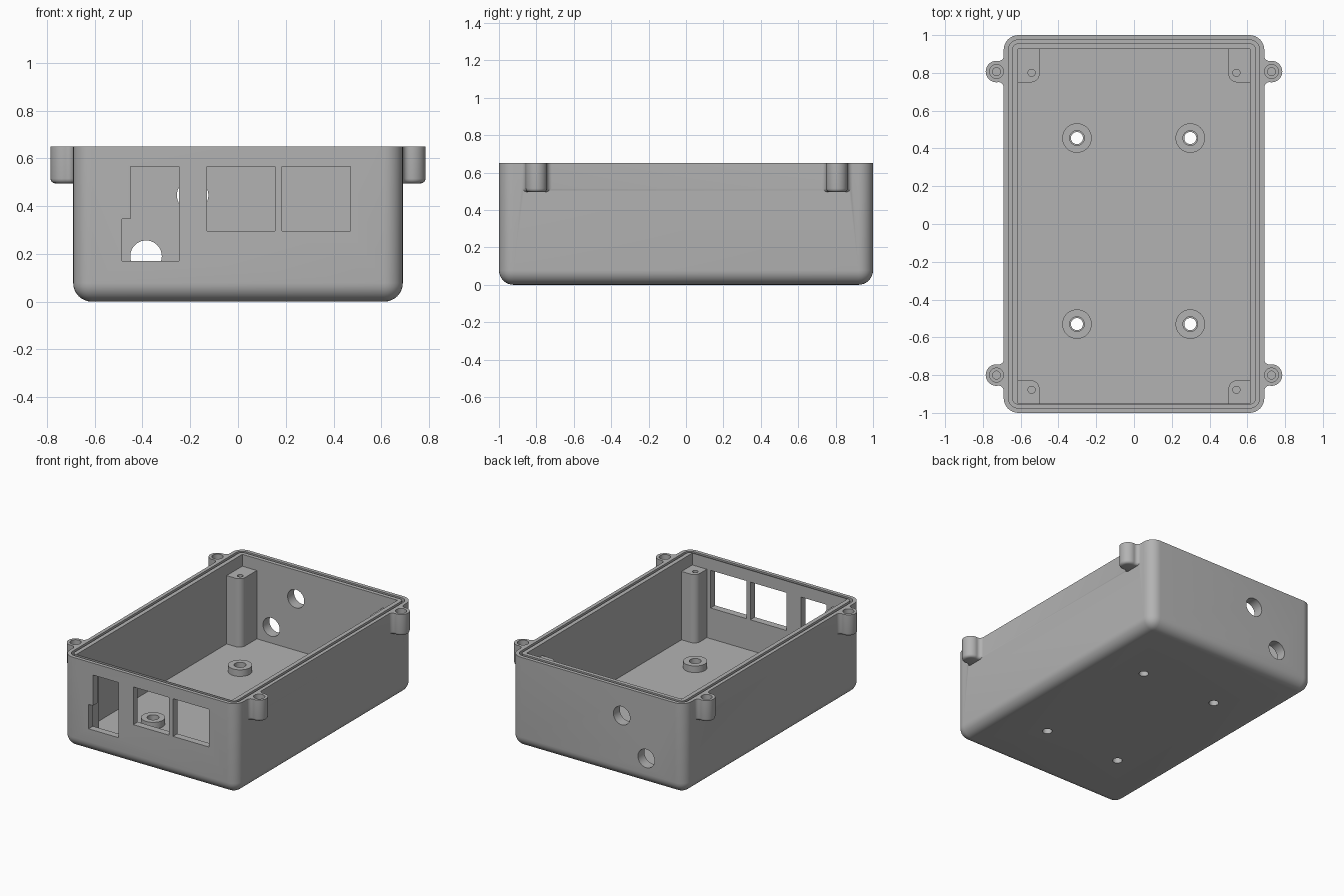
import bpy, bmesh
from math import pi, sin, cos, atan2, radians

cube = bpy.data.objects.get("Cube")
if cube:
    bpy.data.objects.remove(cube, do_unlink=True)

grey = bpy.data.materials.new("plain grey")
grey.use_nodes = True
grey.diffuse_color = (0.45, 0.45, 0.45, 1)
grey.node_tree.nodes["Principled BSDF"].inputs["Base Color"].default_value = grey.diffuse_color

HX, HY, TOP, FLOOR = 0.69, 1.0, 0.65, 0.075   # half width, half depth, rim and floor height
POST_TOP = 0.565


def prism(name, pts, lo, hi, axis="z", round_edges=None, radius=0.0, segments=6):
    """Extrude a flat outline along z, or an (x, z) outline along y."""
    bm = bmesh.new()
    place = (lambda p, h: (p[0], p[1], h)) if axis == "z" else (lambda p, h: (p[0], h, p[1]))
    face = bm.faces.new([bm.verts.new(place(p, lo)) for p in pts])
    new = bmesh.ops.extrude_face_region(bm, geom=[face])["geom"]
    step = place((0, 0), hi - lo)
    bmesh.ops.translate(bm, vec=step, verts=[v for v in new if isinstance(v, bmesh.types.BMVert)])
    bmesh.ops.recalc_face_normals(bm, faces=bm.faces)
    if round_edges:
        bmesh.ops.bevel(bm, geom=[e for e in bm.edges if round_edges(e)], offset=radius,
                        segments=segments, profile=0.5, affect="EDGES")
    mesh = bpy.data.meshes.new(name)
    bm.to_mesh(mesh)
    bm.free()
    mesh.materials.append(grey)
    ob = bpy.data.objects.new(name, mesh)
    bpy.context.collection.objects.link(ob)
    return ob


def rect(x0, x1, y0, y1):
    return [(x0, y0), (x1, y0), (x1, y1), (x0, y1)]


def arc(cx, cy, r, a0, a1, n):
    return [(cx + r * cos(a0 + (a1 - a0) * i / n), cy + r * sin(a0 + (a1 - a0) * i / n))
            for i in range(n + 1)]


def circle(cx, cy, r, n=32):
    return arc(cx, cy, r, 0, 2 * pi, n)[:-1]


def round_rect(hx, hy, r):
    return [p for sx, sy, a in ((1, 1, 0), (-1, 1, 1), (-1, -1, 2), (1, -1, 3))
            for p in arc(sx * (hx - r), sy * (hy - r), r, a * pi / 2, (a + 1) * pi / 2, 8)]


def combine(target, tool, operation="DIFFERENCE"):
    """Apply a boolean and remove the tool object."""
    mod = target.modifiers.new("cut", "BOOLEAN")
    mod.operation, mod.object, mod.solver = operation, tool, "EXACT"
    bpy.context.view_layer.objects.active = target
    bpy.ops.object.modifier_apply(modifier=mod.name)
    bpy.data.objects.remove(tool, do_unlink=True)


def smooth(ob):
    bpy.ops.object.select_all(action="DESELECT")
    ob.select_set(True)
    bpy.context.view_layer.objects.active = ob
    bpy.ops.object.shade_smooth_by_angle(angle=radians(30))


# Box shell: round upright and bottom edges
box = prism("enclosure_box", rect(-HX, HX, -HY, HY), 0, TOP,
            round_edges=lambda e: min(v.co.z for v in e.verts) < 0.01, radius=0.078, segments=8)

# Screw ears, blended into the side walls
EAR_R, EAR_U, BLEND, HALF = 0.057, 0.038, 0.027, 0.083
phi = atan2(HALF, BLEND - EAR_U)
upper = arc(BLEND, HALF, BLEND, pi, pi + phi, 6)
nose = arc(EAR_U, 0, EAR_R, phi, -phi, 24)[1:-1]
lower = [(u, -v) for u, v in reversed(upper)]
outline = [(-0.022, HALF)] + upper + nose + lower + [(-0.022, -HALF)]
ear_spots = [(sx, y) for sx in (-1, 1) for y in (-0.8, 0.807)]
for sx, y in ear_spots:
    ear = prism("ear", [(sx * (HX + u), y + v) for u, v in outline], 0.495, TOP,
                round_edges=lambda e: all(v.co.z < 0.5 for v in e.verts)
                and max(abs(v.co.x) for v in e.verts) > HX + 0.001, radius=0.02, segments=4)
    combine(box, ear, "UNION")

# Cavity
combine(box, prism("cavity", rect(-0.615, 0.615, -0.95, 0.927), FLOOR, 1))

# Seal groove around the rim
groove = prism("groove", round_rect(HX - 0.026, HY - 0.026, 0.05), TOP - 0.025, 0.8)
combine(groove, prism("groove_core", round_rect(HX - 0.045, HY - 0.045, 0.03), 0.5, 0.9))
combine(box, groove)

# Stepped blind holes in the ears
for sx, y in ear_spots:
    x = sx * (HX + EAR_U)
    combine(box, prism("ear_bore", circle(x, y, 0.037), 0.6, 0.8))
    combine(box, prism("ear_pilot", circle(x, y, 0.021), 0.53, 0.8))

# Front openings: one stepped, two rectangular
stepped = [(-0.485, 0.17), (-0.248, 0.17), (-0.248, 0.565), (-0.45, 0.565), (-0.45, 0.345), (-0.485, 0.345)]
for pts in (stepped, rect(-0.13, 0.155, 0.295, 0.565), rect(0.185, 0.47, 0.295, 0.565)):
    combine(box, prism("opening", pts, -1.1, -0.9, "y"))

# Cable holes in the back wall
for x, z in ((-0.385, 0.19), (-0.19, 0.445)):
    combine(box, prism("cable_hole", circle(x, z, 0.066, 40), 0.85, 1.1, "y"))

# Standoffs with holes through the floor
for i, (x, y) in enumerate((x, y) for x in (-0.302, 0.298) for y in (-0.53, 0.455)):
    combine(box, prism("floor_hole", circle(x, y, 0.032), -0.1, 0.2))
    standoff = prism(f"standoff_{i + 1}", circle(x, y, 0.078, 40), FLOOR - 0.01, 0.122)
    combine(standoff, prism("standoff_hole", circle(x, y, 0.039), 0, 0.3))
    smooth(standoff)
smooth(box)

# Corner posts with one rounded edge and a blind screw hole
for side, sx in (("right", -1), ("left", 1)):
    for end, wall, inner, hole_y in (("back", 0.94, 0.75, 0.8), ("front", -0.96, -0.828, -0.878)):
        sy = 1 if wall > 0 else -1
        r = 0.045
        corner = arc(0.5 + r, sy * inner + r, r, pi, 1.5 * pi, 8)
        pts = [(0.625, sy * wall), (0.5, sy * wall)] + corner + [(0.625, sy * inner)]
        post = prism(f"{end}_{side}_post", [(sx * u, sy * v) for u, v in pts], FLOOR - 0.01, POST_TOP)
        combine(post, prism("post_hole", circle(sx * 0.542, hole_y, 0.019, 24), POST_TOP - 0.15, 0.8))
        smooth(post)
